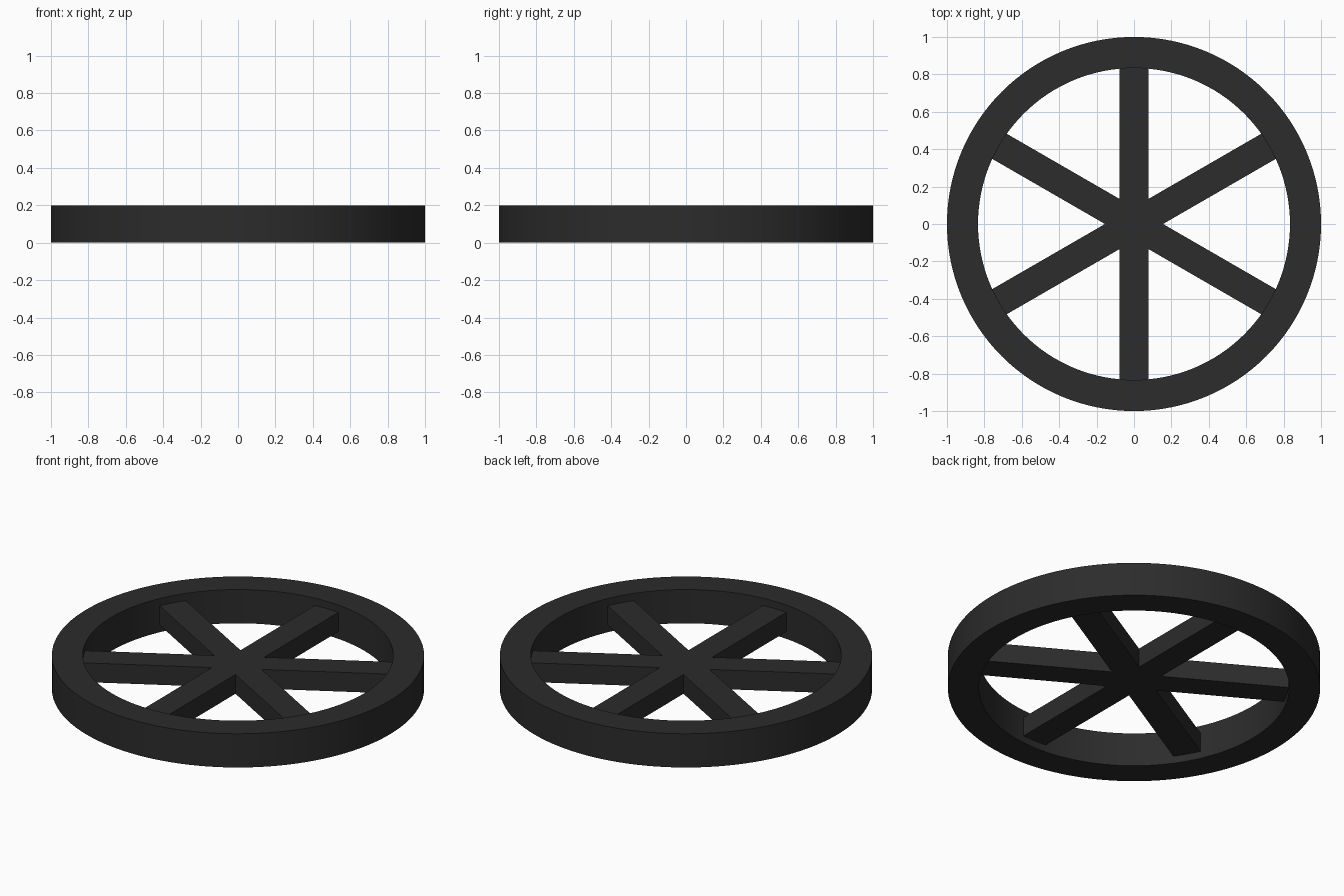
import bpy, bmesh, math
from mathutils import Vector, Matrix

if "Cube" in bpy.data.objects:
    bpy.data.objects.remove(bpy.data.objects["Cube"])

OUTER, INNER, HEIGHT = 1.0, 0.834, 0.2
SPOKE_W, SPOKE_Z0, SPOKE_Z1 = 0.155, 0.043, 0.157
SPOKES, SEGMENTS = 6, 128

mat = bpy.data.materials.new("dark_grey")
mat.diffuse_color = (0.025, 0.025, 0.025, 1)
mat.use_nodes = True
mat.node_tree.nodes["Principled BSDF"].inputs["Base Color"].default_value = mat.diffuse_color


def finish(name, bm):
    bmesh.ops.recalc_face_normals(bm, faces=bm.faces[:])
    mesh = bpy.data.meshes.new(name)
    bm.to_mesh(mesh)
    bm.free()
    mesh.materials.append(mat)
    obj = bpy.data.objects.new(name, mesh)
    bpy.context.collection.objects.link(obj)
    return obj


# Rim: rectangular section spun around z
bm = bmesh.new()
section = [(INNER, 0), (OUTER, 0), (OUTER, HEIGHT), (INNER, HEIGHT)]
verts = [bm.verts.new((r, 0, z)) for r, z in section]
edges = [bm.edges.new((verts[i], verts[(i + 1) % 4])) for i in range(4)]
bmesh.ops.spin(bm, geom=verts + edges, cent=(0, 0, 0), axis=(0, 0, 1),
               angle=math.tau, steps=SEGMENTS, use_duplicate=False)
bmesh.ops.remove_doubles(bm, verts=bm.verts[:], dist=1e-4)
rim = finish("rim", bm)
bpy.context.view_layer.objects.active = rim
rim.select_set(True)
bpy.ops.object.shade_smooth_by_angle(angle=math.radians(30))

# Spokes: one star outline, arms ending inside the rim, extruded upward
bm = bmesh.new()
h = SPOKE_W / 2
notch = h / math.sin(math.pi / SPOKES)
outline = []
for k in range(SPOKES):
    a = k * math.tau / SPOKES
    arm = Matrix.Rotation(a + math.pi / SPOKES, 3, 'Z')
    outline.append(Vector((notch * math.cos(a), notch * math.sin(a), 0)))
    outline += [arm @ Vector((INNER + 0.02, s * h, 0)) for s in (-1, 1)]
star = bm.faces.new([bm.verts.new((p.x, p.y, SPOKE_Z0)) for p in outline])
ext = bmesh.ops.extrude_face_region(bm, geom=[star], use_keep_orig=True)
top = [v for v in ext["geom"] if isinstance(v, bmesh.types.BMVert)]
bmesh.ops.translate(bm, verts=top, vec=(0, 0, SPOKE_Z1 - SPOKE_Z0))
finish("spokes", bm)
